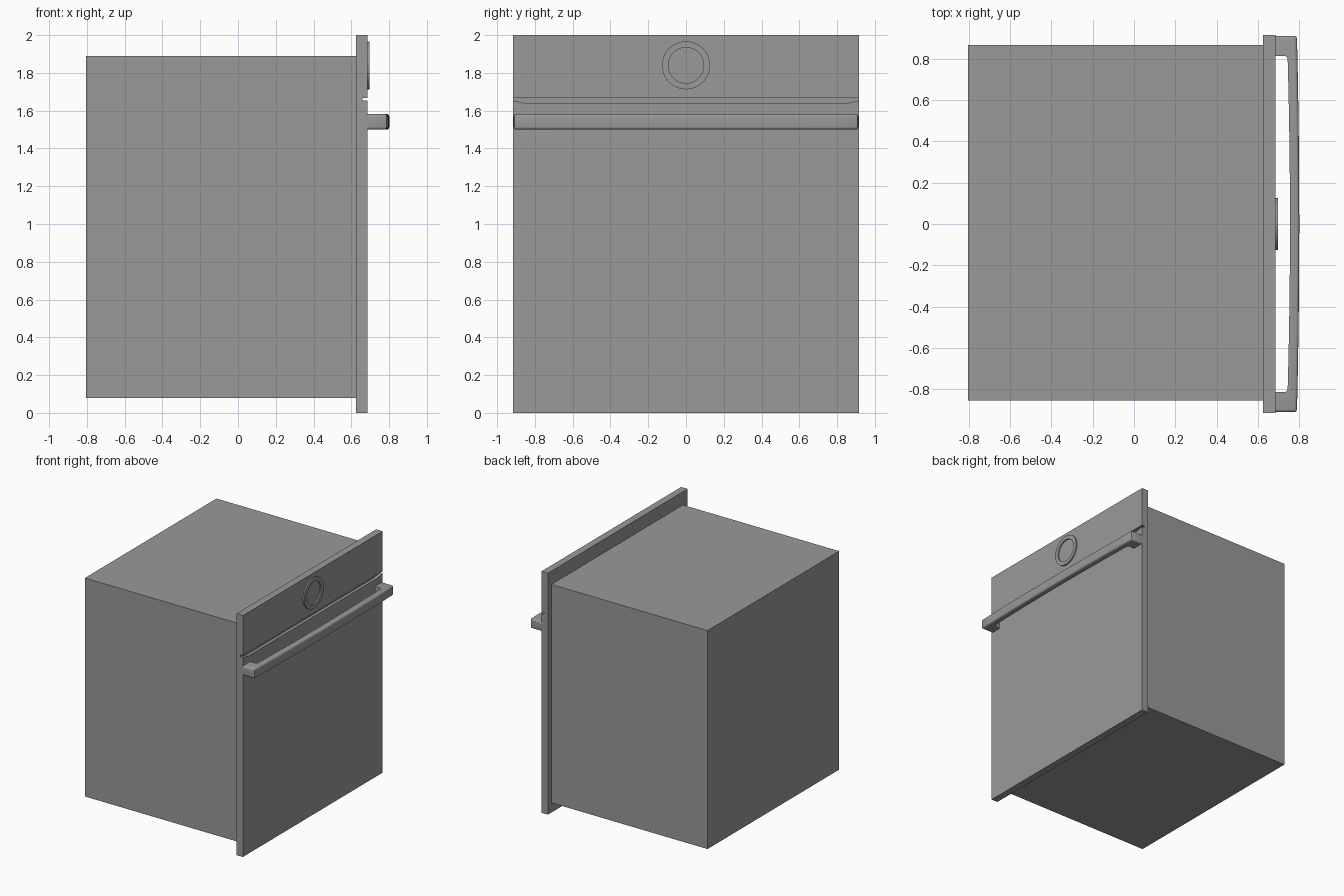
import bpy, bmesh, math
from mathutils import Vector

if "Cube" in bpy.data.objects:
    bpy.data.objects.remove(bpy.data.objects["Cube"])

# Dark grey finish shared by all parts
grey = bpy.data.materials.new("dark_grey")
grey.diffuse_color = (0.32, 0.32, 0.32, 1)
grey.use_nodes = True
grey.node_tree.nodes["Principled BSDF"].inputs["Base Color"].default_value = grey.diffuse_color


def finish(bm, name, smooth=False):
    bmesh.ops.recalc_face_normals(bm, faces=bm.faces)
    mesh = bpy.data.meshes.new(name)
    bm.to_mesh(mesh)
    bm.free()
    mesh.materials.append(grey)
    obj = bpy.data.objects.new(name, mesh)
    bpy.context.collection.objects.link(obj)
    if smooth:
        bpy.ops.object.select_all(action='DESELECT')
        obj.select_set(True)
        bpy.context.view_layer.objects.active = obj
        bpy.ops.object.shade_smooth_by_angle(angle=math.radians(35))
    return obj


def prism(points, offset):
    bm = bmesh.new()
    face = bm.faces.new([bm.verts.new(p) for p in points])
    ext = bmesh.ops.extrude_face_region(bm, geom=[face])
    verts = [g for g in ext['geom'] if isinstance(g, bmesh.types.BMVert)]
    bmesh.ops.translate(bm, verts=verts, vec=Vector(offset))
    return bm


def box(name, x0, x1, y0, y1, z0, z1):
    pts = [(x0, y0, z0), (x1, y0, z0), (x1, y1, z0), (x0, y1, z0)]
    return finish(prism(pts, (0, 0, z1 - z0)), name)


# Oven housing and front plate
box("oven_body", -0.805, 0.626, -0.855, 0.868, 0.08, 1.89)
front = box("front_panel", 0.626, 0.685, -0.915, 0.915, 0.0, 2.0)

# Groove between control panel and door, deeper in the middle
groove = [(-1, 1.668), (1, 1.668), (1, 1.653), (0.915, 1.653), (0.84, 1.637),
          (-0.84, 1.637), (-0.915, 1.653), (-1, 1.653)]
cutter = finish(prism([(0.66, y, z) for y, z in groove], (0.1, 0, 0)), "groove_cutter")
cutter.hide_render = True
mod = front.modifiers.new("groove", 'BOOLEAN')
mod.operation = 'DIFFERENCE'
mod.solver = 'EXACT'
mod.object = cutter
bpy.ops.object.select_all(action='DESELECT')
bpy.context.view_layer.objects.active = front
front.select_set(True)
bpy.ops.object.modifier_apply(modifier="groove")
bpy.data.objects.remove(cutter)

# Handle: bowed bar with posts, outlined from above
outer = [(0.685, 0.912), (0.778, 0.912), (0.786, 0.909), (0.790, 0.900)]
inner = [(0.685, 0.815), (0.732, 0.815), (0.742, 0.808), (0.745, 0.79)]
for i in range(1, 8):
    t = 1 - i / 8
    bow = 0.011 * (1 - t * t)
    outer.append((0.790 + bow, 0.900 * t))
    inner.append((0.745 + bow, 0.79 * t))
outer += [(0.801, 0)] + [(x, -y) for x, y in reversed(outer)]
inner += [(0.756, 0)] + [(x, -y) for x, y in reversed(inner)]
bm = prism([(x, y, 1.50) for x, y in outer + inner[::-1]], (0, 0, 0.082))


def on_outer(v):
    return v.co.x > 0.765 or (v.co.x < 0.69 and abs(v.co.y) > 0.9)


# Round over the outward-facing top and bottom edges
edges = [e for e in bm.edges if all(on_outer(v) for v in e.verts)
         and abs(e.verts[0].co.z - e.verts[1].co.z) < 1e-4]
bmesh.ops.bevel(bm, geom=edges, offset=0.014, segments=4, profile=0.5,
                affect='EDGES', clamp_overlap=False)
finish(bm, "door_handle", True)

# Round control: raised ring with a recessed centre disc
N = 64
bm = bmesh.new()
profile = [(0.127, 0.684), (0.127, 0.697), (0.094, 0.697), (0.094, 0.686)]
rings = []
for r, x in profile:
    rings.append([bm.verts.new((x, r * math.cos(2 * math.pi * i / N),
                                1.84 + r * math.sin(2 * math.pi * i / N)))
                  for i in range(N)])
for a, b in zip(rings, rings[1:]):
    for i in range(N):
        j = (i + 1) % N
        bm.faces.new((a[i], a[j], b[j], b[i]))
bm.faces.new(rings[-1])
bm.faces.new(rings[0][::-1])
finish(bm, "control_dial", True)
